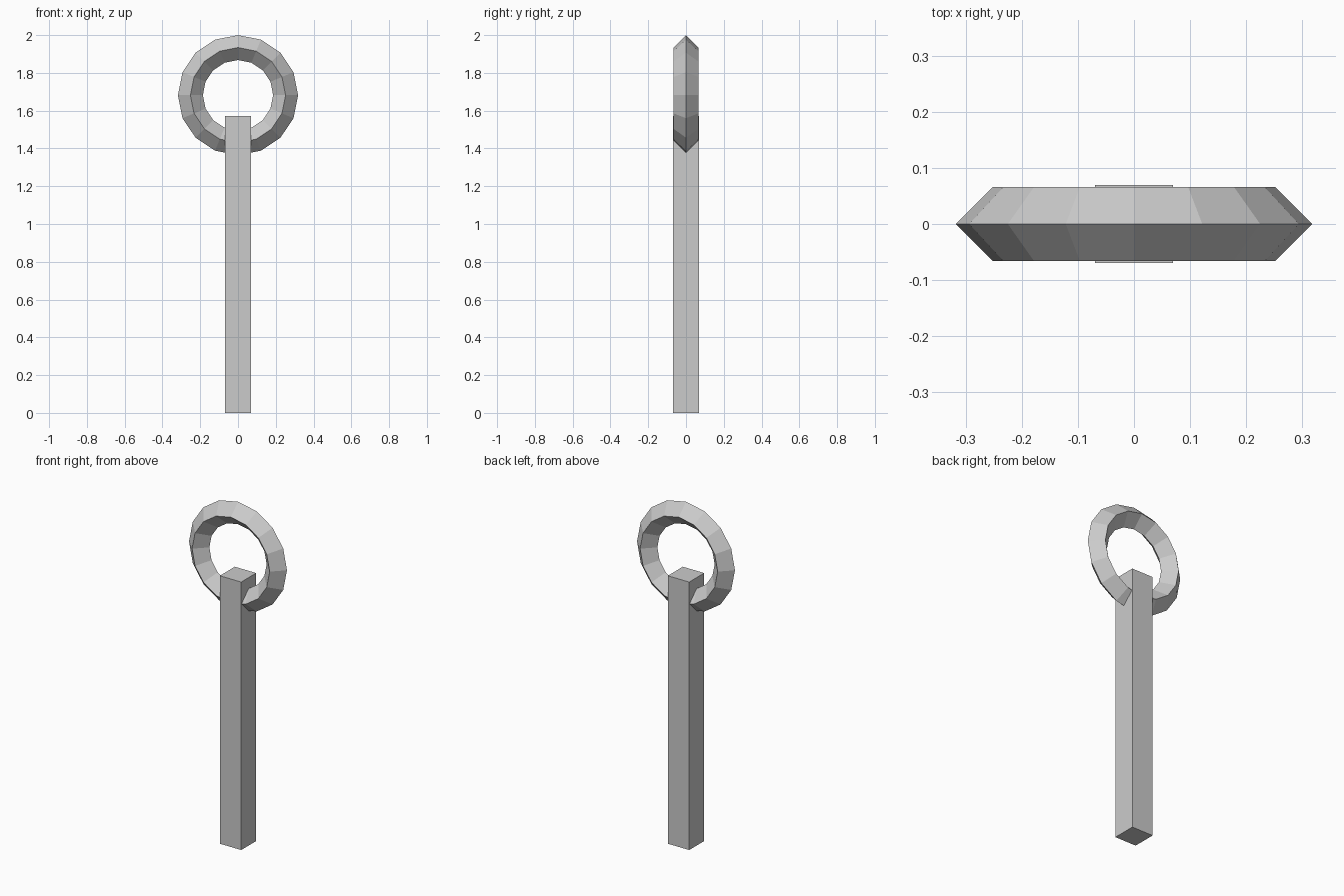
import bpy
import math

cube = bpy.data.objects.get("Cube")
if cube:
    bpy.data.objects.remove(cube, do_unlink=True)

# Plain grey metal
COLOUR = (0.6, 0.6, 0.6, 1)
metal = bpy.data.materials.new("grey metal")
metal.use_nodes = True
metal.diffuse_color = COLOUR
metal.node_tree.nodes["Principled BSDF"].inputs["Base Color"].default_value = COLOUR

HEIGHT = 2.0
POST_TOP = 1.573
POST_WIDTH = 0.139
RING_RADIUS = 0.252
RING_THICKNESS = 0.066


def finish(name):
    """Name the new part, bake its transform and colour it."""
    part = bpy.context.object
    part.name = name
    bpy.ops.object.transform_apply(location=False, rotation=True, scale=True)
    part.data.materials.clear()
    part.data.materials.append(metal)
    bpy.ops.object.shade_flat()


# Square post
bpy.ops.mesh.primitive_cube_add(size=1, location=(0, 0, POST_TOP / 2))
bpy.context.object.scale = (POST_WIDTH, POST_WIDTH, POST_TOP)
finish("post")

# Upright ring with a diamond section, threaded through the post head
bpy.ops.mesh.primitive_torus_add(
    major_segments=16, minor_segments=4,
    major_radius=RING_RADIUS, minor_radius=RING_THICKNESS,
    location=(0, 0, HEIGHT - RING_RADIUS - RING_THICKNESS),
    rotation=(math.pi / 2, 0, 0))
finish("ring")
